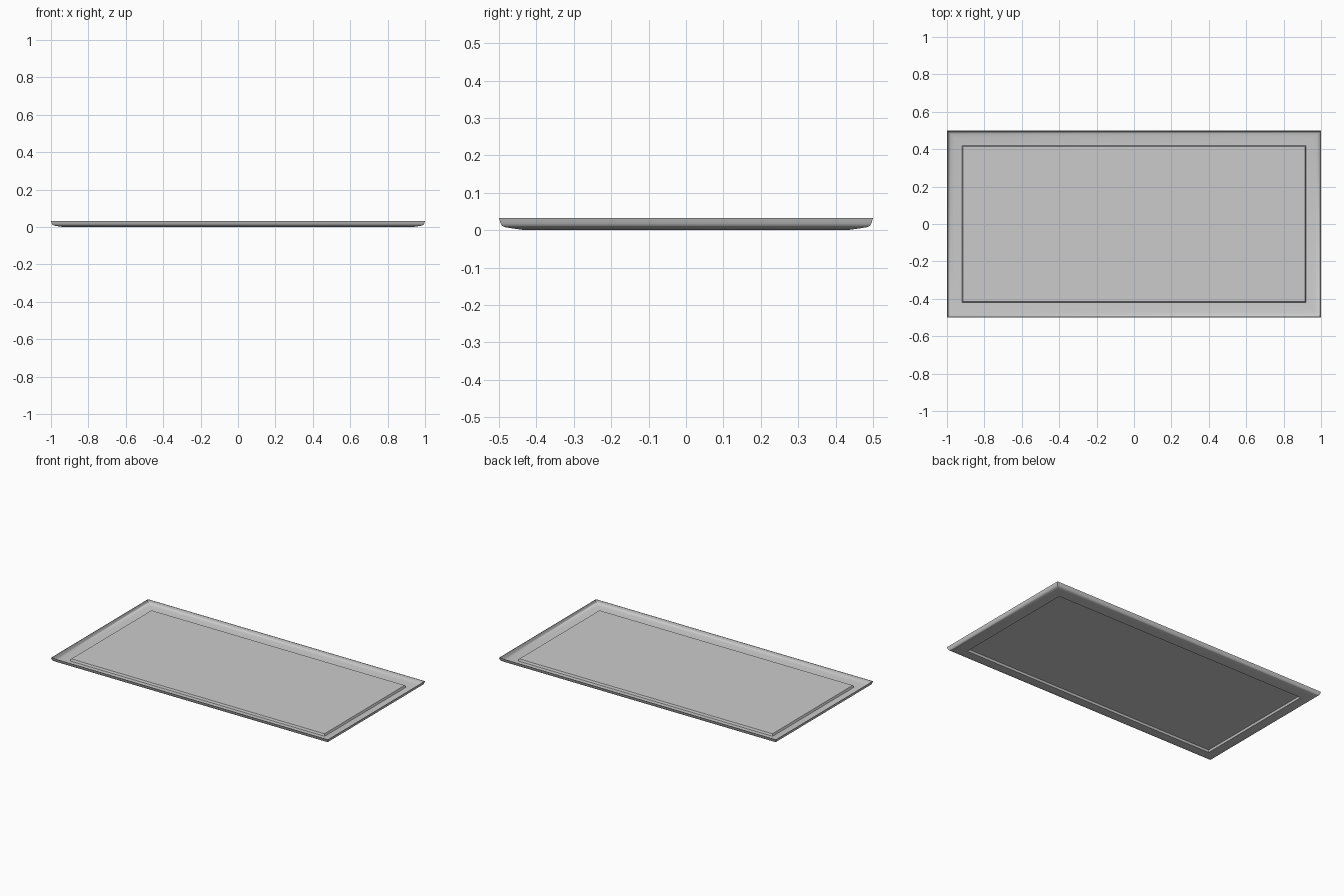
import bpy, bmesh

if "Cube" in bpy.data.objects:
    bpy.data.objects.remove(bpy.data.objects["Cube"])

# Tray section: (inset from the outer edge, height)
underside = [(0.0, 0.033), (0.004, 0.019), (0.008, 0.012), (0.016, 0.008),
             (0.035, 0.005), (0.070, 0.0), (0.084, 0.0), (0.089, 0.013)]
topside = [(0.003, 0.033), (0.007, 0.020), (0.011, 0.014), (0.018, 0.011),
           (0.036, 0.008), (0.070, 0.003), (0.081, 0.003), (0.086, 0.016)]


def ring(bm, inset, z):
    x, y = 1.0 - inset, 0.5 - inset
    return [bm.verts.new((sx * x, sy * y, z))
            for sx, sy in ((-1, -1), (1, -1), (1, 1), (-1, 1))]


def bridge(bm, a, b):
    for i in range(4):
        j = (i + 1) % 4
        bm.faces.new((a[i], a[j], b[j], b[i]))


# Thin pressed sheet: underside and topside joined at the lip, panel capped
bm = bmesh.new()
rings = [ring(bm, *p) for p in reversed(underside)] + [ring(bm, *p) for p in topside]
for a, b in zip(rings, rings[1:]):
    bridge(bm, a, b)
bm.faces.new(rings[0])
bm.faces.new(rings[-1])
bmesh.ops.recalc_face_normals(bm, faces=bm.faces)
mesh = bpy.data.meshes.new("tray")
bm.to_mesh(mesh)
bm.free()

tray = bpy.data.objects.new("tray", mesh)
bpy.context.collection.objects.link(tray)
bpy.context.view_layer.objects.active = tray
tray.select_set(True)
bpy.ops.object.shade_smooth_by_angle(angle=0.6)
